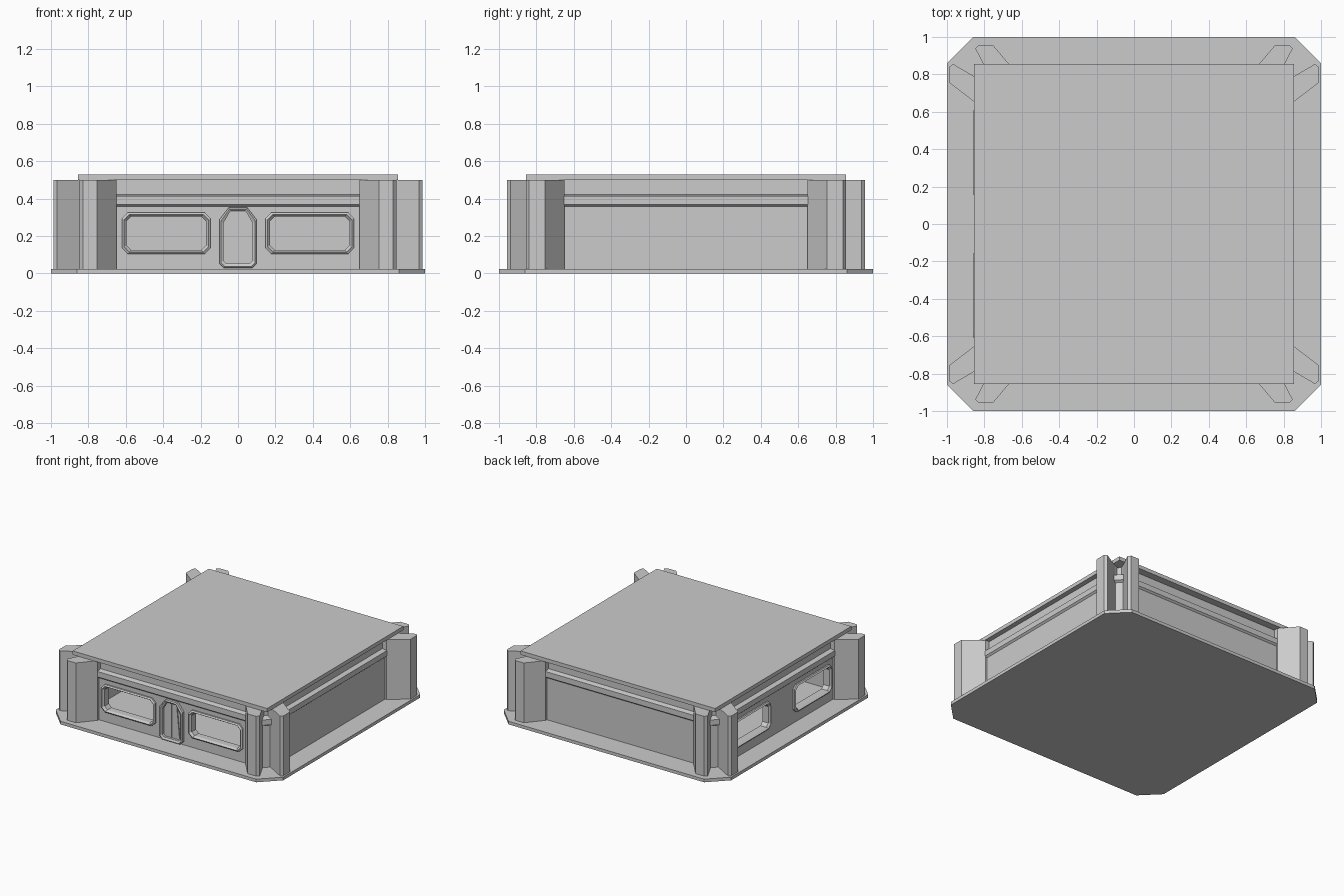
import bpy, bmesh
from mathutils import Matrix
from math import pi

if "Cube" in bpy.data.objects:
    bpy.data.objects.remove(bpy.data.objects["Cube"])


def loft(name, loops, ring=False):
    """Skin a stack of equal-length 3D loops; cap the ends or join them into a ring."""
    bm = bmesh.new()
    rows = [[bm.verts.new(p) for p in lp] for lp in loops]
    n = len(rows[0])
    pairs = list(zip(rows, rows[1:]))
    if ring:
        pairs.append((rows[-1], rows[0]))
    else:
        bm.faces.new(rows[0])
        bm.faces.new(rows[-1])
    for a, b in pairs:
        for i in range(n):
            j = (i + 1) % n
            bm.faces.new((a[i], a[j], b[j], b[i]))
    bmesh.ops.recalc_face_normals(bm, faces=bm.faces)
    me = bpy.data.meshes.new(name)
    bm.to_mesh(me)
    bm.free()
    ob = bpy.data.objects.new(name, me)
    bpy.context.collection.objects.link(ob)
    return ob


def octagon(hx, hy, c, cx=0, cy=0):
    q = [(hx, hy - c), (hx - c, hy), (c - hx, hy), (-hx, hy - c),
         (-hx, c - hy), (c - hx, -hy), (hx - c, -hy), (hx, c - hy)]
    return [(cx + x, cy + y) for x, y in q]


def flat(pts, z):
    return [(x, y, z) for x, y in pts]


def upright(pts, depth):
    """Profile drawn in x/z, facing the front, at distance depth from the centre."""
    return [(x, -depth, z) for x, z in pts]


# base slab and roof plate
loft("base_slab", [flat(octagon(1, 1, .14), z) for z in (0, .025)])
roof = [(-.855, -.855), (.855, -.855), (.855, .855), (-.855, .855)]
loft("roof_plate", [flat(roof, z) for z in (.5, .53)])

# hollow wall with a protruding band and a recessed top strip
section = [(0, .025), (0, .358), (.014, .37), (.014, .413), (-.022, .422), (-.022, .5),
           (-.045, .5), (-.045, .025)]
walls = loft("walls", [flat(octagon(.838 + d, .82 + d, .06), z) for d, z in section], ring=True)

# window openings and their frames: front pair and left pair
TURN = Matrix.Rotation(-pi / 2, 4, 'Z')
cutters = []
for side, face in (("front", .82), ("left", .838)):
    for cx in (-.383, .383):
        outer = octagon(.237, .11, .03, cx, .215)
        mid = octagon(.226, .1, .028, cx, .215)
        inner = octagon(.212, .09, .025, cx, .215)
        frame = loft(side + "_window_frame",
                     [upright(outer, face - .01), upright(outer, face + .012),
                      upright(mid, face + .02), upright(inner, face + .005),
                      upright(inner, face - .047)], ring=True)
        cut = loft("window_cutter", [upright(mid, face - .1), upright(mid, face + .1)])
        cutters.append(cut)
        if side == "left":
            for ob in (frame, cut):
                ob.data.transform(TURN)
for cut in cutters:
    m = walls.modifiers.new("window", 'BOOLEAN')
    m.object, m.operation, m.solver = cut, 'DIFFERENCE', 'EXACT'
bpy.context.view_layer.update()
ev = walls.evaluated_get(bpy.context.evaluated_depsgraph_get())
cut_mesh = bpy.data.meshes.new_from_object(ev)
walls.modifiers.clear()
walls.data = cut_mesh
for cut in cutters:
    bpy.data.objects.remove(cut)

# corner pillars: a skewed profile (along the wall, outwards), mirrored to both ends and all sides
pillar = [(.65, -.04), (.65, .01), (.755, .135), (.83, .135), (.848, .115), (.79, .0), (.775, -.04)]
side_pillar = [(.65, -.04), (.65, .01), (.755, .147), (.84, .147), (.855, .127), (.775, -.01), (.765, -.04)]
for s in (-1, 1):
    for t in (-1, 1):
        loft("front_pillar" if t < 0 else "back_pillar",
             [flat([(s * a, t * (.823 + o)) for a, o in pillar], z) for z in (.025, .5)])
        loft("left_pillar" if s < 0 else "right_pillar",
             [flat([(s * (.84 + o), t * a) for a, o in side_pillar], z) for z in (.025, .5)])


# central door surround on the front
def door(w, top, bottom, tw, c):
    return [(w, bottom + c), (w, top - .065), (tw, top), (-tw, top),
            (-w, top - .065), (-w, bottom + c), (c - w, bottom), (w - c, bottom)]


d_out, d_mid, d_in = door(.1, .352, .03, .05, .022), door(.092, .345, .038, .046, .02), door(.078, .335, .053, .04, .016)
loft("door_frame", [upright(d_out, .81), upright(d_out, .84), upright(d_mid, .848),
                    upright(d_in, .84), upright(d_in, .81)], ring=True)

# tapered door leaves either side of a narrow centre gap
for s in (-1, 1):
    leaf = [(s * .006, .058), (s * .066, .065), (s * .04, .33), (s * .006, .33)]
    loft("door_leaf", [upright(leaf, .81), upright(leaf, .828)])
